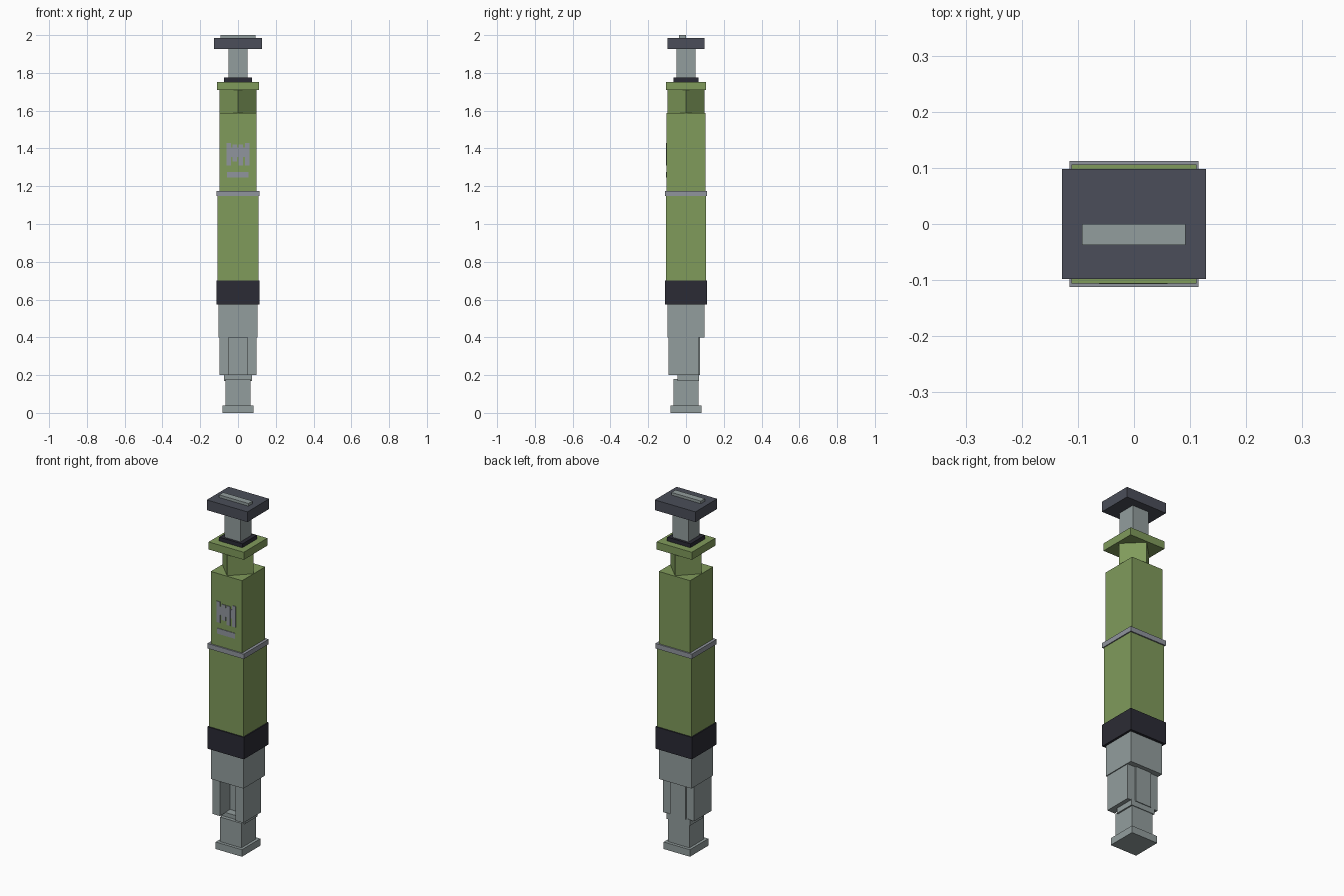
import bpy
import bmesh
from mathutils import Matrix, Vector

cube = bpy.data.objects.get("Cube")
if cube:
    bpy.data.objects.remove(cube, do_unlink=True)


def material(name, rgb):
    m = bpy.data.materials.new(name)
    m.use_nodes = True
    color = (*rgb, 1.0)
    m.diffuse_color = color
    m.node_tree.nodes["Principled BSDF"].inputs["Base Color"].default_value = color
    return m


green = material("olive_green", (0.216, 0.328, 0.105))
grey = material("pale_grey", (0.29, 0.34, 0.34))
silver = material("cool_silver", (0.28, 0.30, 0.34))
slate = material("slate", (0.07, 0.076, 0.10))
black = material("near_black", (0.024, 0.024, 0.035))


def add_object(name, bm, mat):
    mesh = bpy.data.meshes.new(name)
    bm.to_mesh(mesh)
    bm.free()
    mesh.materials.append(mat)
    obj = bpy.data.objects.new(name, mesh)
    bpy.context.collection.objects.link(obj)
    return obj


def add_box(bm, x, y, z):
    size = Vector((x[1] - x[0], y[1] - y[0], z[1] - z[0]))
    mid = Vector((sum(x), sum(y), sum(z))) / 2
    bmesh.ops.create_cube(bm, size=1, matrix=Matrix.Translation(mid) @ Matrix.Diagonal(size).to_4x4())


def box(name, x, y, z, mat):
    bm = bmesh.new()
    add_box(bm, x, y, z)
    return add_object(name, bm, mat)


def block(name, hx, hy, z0, z1, mat):
    return box(name, (-hx, hx), (-hy, hy), (z0, z1), mat)


# Foot and tip
block("foot", 0.083, 0.083, 0, 0.04, grey)
block("tip", 0.067, 0.066, 0.04, 0.18, grey)
box("tip_connector", (-0.075, 0.075), (-0.045, 0.07), (0.17, 0.203), grey)

# Open-fronted housing
for side, name in ((1, "left"), (-1, "right")):
    xs = sorted((side * 0.05, side * 0.098))
    box(name + "_housing_wall", xs, (-0.092, 0.067), (0.2, 0.4), grey)
box("housing_back", (-0.05, 0.05), (0, 0.074), (0.2, 0.4), grey)

# Barrel
block("lower_sleeve", 0.103, 0.098, 0.4, 0.575, grey)
block("collar", 0.115, 0.112, 0.575, 0.7, black)
block("lower_barrel", 0.109, 0.105, 0.7, 1.147, green)
block("barrel_ring", 0.115, 0.112, 1.147, 1.175, silver)
block("upper_barrel", 0.099, 0.104, 1.175, 1.587, green)

# Diamond-section neck
bm = bmesh.new()
bmesh.ops.create_cone(bm, cap_ends=True, segments=4, radius1=0.099, radius2=0.099,
                      depth=0.13, matrix=Matrix.Translation((0, 0, 1.65)))
add_object("neck", bm, green)

# Flange and plunger
block("flange", 0.111, 0.106, 1.71, 1.753, green)
block("washer", 0.073, 0.065, 1.753, 1.775, black)
block("plunger_rod", 0.051, 0.051, 1.775, 1.927, grey)
block("plunger_cap", 0.128, 0.098, 1.927, 1.985, slate)
box("cap_ridge", (-0.093, 0.092), (-0.037, 0), (1.985, 2.0), grey)

# Abstract painted marking on the front
bm = bmesh.new()
plate = (-0.107, -0.103)
for x, low, high in ((-0.05, 1.31, 1.43), (-0.016, 1.33, 1.42),
                     (0.014, 1.31, 1.42), (0.048, 1.31, 1.43)):
    add_box(bm, (x - 0.012, x + 0.012), plate, (low, high))
add_box(bm, (-0.055, 0.055), (-0.1065, -0.103), (1.355, 1.405))
add_box(bm, (-0.058, 0.055), plate, (1.245, 1.276))
add_object("front_marking", bm, silver)
